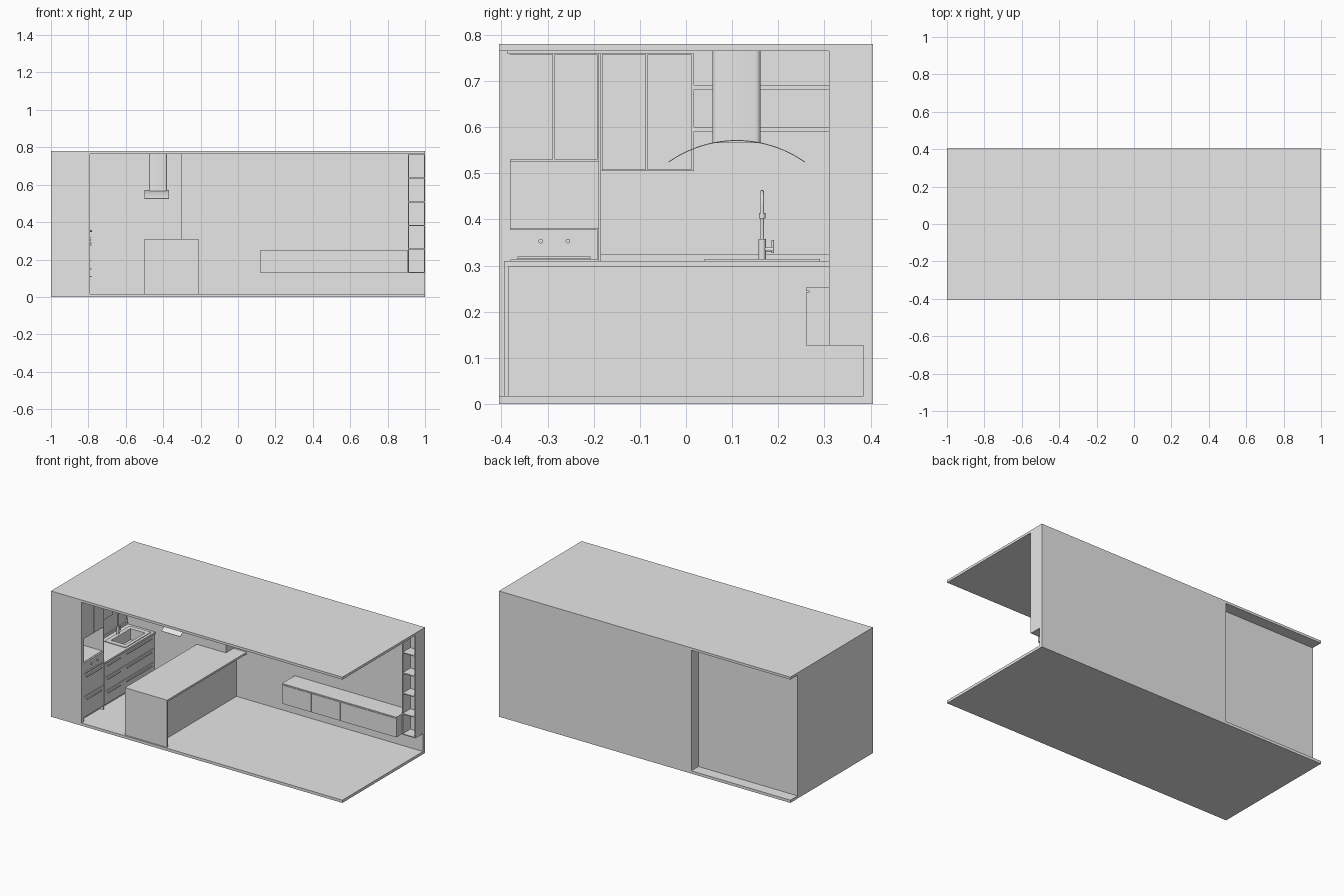
import bpy, bmesh, math
from mathutils import Vector

cube = bpy.data.objects.get("Cube")
if cube:
    bpy.data.objects.remove(cube, do_unlink=True)

grey = bpy.data.materials.new("plain_grey")
grey.use_nodes = True
grey.diffuse_color = (0.8, 0.8, 0.8, 1)
grey.node_tree.nodes["Principled BSDF"].inputs["Base Color"].default_value = (0.8, 0.8, 0.8, 1)


def finish(name, bm):
    bmesh.ops.recalc_face_normals(bm, faces=bm.faces[:])
    mesh = bpy.data.meshes.new(name)
    bm.to_mesh(mesh)
    bm.free()
    mesh.materials.append(grey)
    obj = bpy.data.objects.new(name, mesh)
    bpy.context.collection.objects.link(obj)
    return obj


def box(name, x, y, z):
    """Box from three (low, high) ranges."""
    bm = bmesh.new()
    bmesh.ops.create_cube(bm, size=1)
    for v in bm.verts:
        v.co = Vector([r[0] if c < 0 else r[1] for c, r in zip(v.co, (x, y, z))])
    return finish(name, bm)


def prism(name, outline, x):
    """Outline in y and z, extruded along x."""
    bm = bmesh.new()
    face = bm.faces.new([bm.verts.new((x[0], y, z)) for y, z in outline])
    out = bmesh.ops.extrude_face_region(bm, geom=[face])["geom"]
    for v in out:
        if isinstance(v, bmesh.types.BMVert):
            v.co.x = x[1]
    return finish(name, bm)


def smooth(obj):
    bpy.ops.object.select_all(action='DESELECT')
    obj.select_set(True)
    bpy.context.view_layer.objects.active = obj
    bpy.ops.object.shade_smooth_by_angle()


def rod(name, start, end, radius):
    a, b = Vector(start), Vector(end)
    bm = bmesh.new()
    bmesh.ops.create_cone(bm, cap_ends=True, segments=16, radius1=radius,
                          radius2=radius, depth=(b - a).length)
    obj = finish(name, bm)
    obj.location = (a + b) / 2
    obj.rotation_euler = (b - a).to_track_quat('Z', 'Y').to_euler()
    smooth(obj)


# Room shell, with the rear wall stepping inward on the kitchen side
FLOOR, CEIL = 0.017, 0.765
BACK, KBACK = 0.385, 0.31
height = (FLOOR, CEIL)
box("floor", (-1, 1), (-0.405, 0.405), (0, FLOOR))
box("ceiling", (-1, 1), (-0.405, 0.405), (CEIL, 0.78))
box("left_wall", (-1, -0.98), (-0.405, 0.335), height)
box("front_wall", (-0.98, -0.79), (-0.405, -0.387), height)
box("kitchen_back_wall", (-0.98, -0.32), (KBACK, 0.335), height)
box("return_wall", (-0.32, -0.3), (KBACK, 0.405), height)
box("back_wall", (-0.3, 1), (BACK, 0.405), height)

# Tall unit: carcass with an open niche
FRONT, INNER = -0.79, -0.8
ty = (-0.385, -0.19)
for side, y in (("near", (-0.387, -0.381)), ("far", (-0.19, -0.184))):
    box("tall_unit_side_" + side, (-0.98, FRONT), y, (FLOOR, 0.76))
box("tall_unit_upper_body", (-0.98, INNER), ty, (0.525, 0.76))
box("tall_unit_lower_body", (-0.98, INNER), ty, (0.04, 0.38))
box("tall_unit_plinth", (-0.98, -0.815), ty, (FLOOR, 0.04))
box("niche_back", (-0.98, -0.97), ty, (0.38, 0.525))
for i, y in enumerate([(-0.381, -0.288), (-0.285, -0.192)]):
    box(f"tall_door_{i}", (INNER, FRONT), y, (0.53, 0.757))
box("oven_panel", (INNER, FRONT), (-0.381, -0.192), (0.312, 0.378))
box("oven_handle", (FRONT, -0.782), (-0.365, -0.207), (0.314, 0.319))
for y in (-0.315, -0.256):
    rod("oven_knob", (FRONT, y, 0.353), (-0.781, y, 0.353), 0.005)
for i, z in enumerate([(0.042, 0.168), (0.172, 0.308)]):
    box(f"tall_drawer_{i}", (INNER, FRONT), (-0.381, -0.192), z)
    box(f"tall_drawer_handle_{i}", (FRONT, -0.782), (-0.36, -0.215), (z[1] - 0.022, z[1] - 0.016))

# Base cabinets with drawers and doors
run = (-0.184, KBACK)
box("base_body", (-0.98, INNER), run, (0.04, 0.235))
box("base_plinth", (-0.98, -0.815), run, (FLOOR, 0.04))
for c, y in enumerate([(-0.182, 0.0), (0.003, KBACK - 0.002)]):
    for r in range(3):
        z = (0.042 + r * 0.085, 0.124 + r * 0.085)
        box(f"base_drawer_{c}_{r}", (INNER, FRONT), y, z)
        box(f"base_handle_{c}_{r}", (FRONT, -0.783), (y[0] + 0.03, y[1] - 0.03),
            (z[1] - 0.018, z[1] - 0.013))

# Worktop around the sink opening
sx, sy, top = (-0.925, -0.815), (0.065, 0.265), (0.298, 0.31)
edge = -0.785
box("worktop_near", (-0.98, edge), (run[0], sy[0]), top)
box("worktop_far", (-0.98, edge), (sy[1], run[1]), top)
box("worktop_rear", (-0.98, sx[0]), sy, top)
box("worktop_front", (sx[1], edge), sy, top)
box("upstand", (-0.98, -0.972), run, (0.31, 0.325))

# Sink basin and raised rim
t = 0.005
box("basin_floor", sx, sy, (0.24, 0.245))
rim = (0.31, 0.314)
for i, s in enumerate((-1, 1)):
    yw = (sy[0], sy[0] + t) if s < 0 else (sy[1] - t, sy[1])
    xw = (sx[0], sx[0] + t) if s < 0 else (sx[1] - t, sx[1])
    yr = (0.04, sy[0] + t) if s < 0 else (sy[1] - t, 0.29)
    xr = (-0.945, sx[0] + t) if s < 0 else (sx[1] - t, -0.8)
    box(f"basin_end_{i}", sx, yw, (0.245, 0.31))
    box(f"basin_side_{i}", xw, sy, (0.245, 0.31))
    box(f"sink_rim_end_{i}", (-0.945, -0.8), yr, rim)
    box(f"sink_rim_side_{i}", xr, sy, rim)
rod("sink_drain", (-0.87, 0.165, 0.245), (-0.87, 0.165, 0.247), 0.014)

# Tap with curved spout and side lever
tx, tyy = -0.94, 0.165
rod("tap_base", (tx, tyy, 0.31), (tx, tyy, 0.358), 0.008)
rod("tap_lever_stub", (tx, tyy, 0.335), (tx, 0.188, 0.335), 0.005)
rod("tap_lever", (tx, 0.188, 0.327), (tx, 0.188, 0.355), 0.003)
curve = bpy.data.curves.new("tap_spout", 'CURVE')
curve.dimensions = '3D'
curve.bevel_depth = 0.004
curve.bevel_resolution = 3
path = [(tx, 0.355)] + [(tx + 0.03 - 0.03 * math.cos(a * math.pi / 10),
                         0.43 + 0.03 * math.sin(a * math.pi / 10)) for a in range(11)]
path.append((tx + 0.06, 0.408))
spline = curve.splines.new('POLY')
spline.points.add(len(path) - 1)
for p, (x, z) in zip(spline.points, path):
    p.co = (x, tyy, z, 1)
curve.materials.append(grey)
bpy.context.collection.objects.link(bpy.data.objects.new("tap_spout", curve))
rod("tap_nozzle", (tx + 0.06, tyy, 0.402), (tx + 0.06, tyy, 0.414), 0.007)

# Wall cabinets and open shelves
box("wall_cabinet_body", (-0.98, -0.88), (-0.184, 0.017), (0.505, 0.76))
for i, y in enumerate([(-0.182, -0.087), (-0.084, 0.012)]):
    box(f"wall_cabinet_door_{i}", (-0.88, -0.87), y, (0.507, 0.757))
for i, z in enumerate((0.591, 0.682)):
    box(f"wall_shelf_{i}", (-0.98, -0.88), (0.017, KBACK), (z, z + 0.009))

# Island with overhanging top and waterfall end
box("island_body", (-0.5, -0.28), (-0.385, KBACK), (FLOOR, 0.298))
box("island_body_rear", (-0.3, -0.28), (KBACK, BACK), (FLOOR, 0.298))
box("island_top", (-0.5, -0.21), (-0.395, KBACK), (0.298, 0.31))
box("island_top_rear", (-0.3, -0.21), (KBACK, BACK), (0.298, 0.31))
box("island_end_panel", (-0.5, -0.21), (-0.395, -0.385), (FLOOR, 0.298))

# Hood: arched canopy sheet and rounded duct
half, rise, mid = 0.148, 0.047, 0.11
radius = (half ** 2 + rise ** 2) / (2 * rise)
span = math.asin(half / radius)
arc = []
for i in range(25):
    a = span * (i / 12 - 1)
    arc.append((mid + radius * math.sin(a), 0.572 - radius * (1 - math.cos(a))))
canopy = prism("hood_canopy", arc + [(y, z - 0.002) for y, z in reversed(arc)], (-0.5, -0.37))
smooth(canopy)
duct = box("hood_duct", (-0.475, -0.38), (0.057, 0.162), (0.566, CEIL))
bm = bmesh.new()
bm.from_mesh(duct.data)
uprights = [e for e in bm.edges if abs(e.verts[0].co.z - e.verts[1].co.z) > 0.1]
bmesh.ops.bevel(bm, geom=uprights, offset=0.012, segments=4, profile=0.5, affect='EDGES')
bm.to_mesh(duct.data)
bm.free()
smooth(duct)

# Floating bench with three fronts
box("bench_body", (0.12, 0.905), (0.268, BACK), (0.127, 0.245))
box("bench_top", (0.12, 0.905), (0.26, BACK), (0.245, 0.252))
for i, x in enumerate([(0.12, 0.318), (0.321, 0.518), (0.521, 0.905)]):
    box(f"bench_front_{i}", x, (0.26, 0.268), (0.127, 0.243))

# Open corner shelf
sh = (0.31, BACK)
for side, x in (("left", (0.908, 0.914)), ("right", (0.994, 1.0))):
    box("corner_shelf_side_" + side, x, sh, (0.127, CEIL))
for i in range(6):
    z = 0.127 + i * 0.1264
    box(f"corner_shelf_board_{i}", (0.914, 0.994), sh, (z, z + 0.006))
